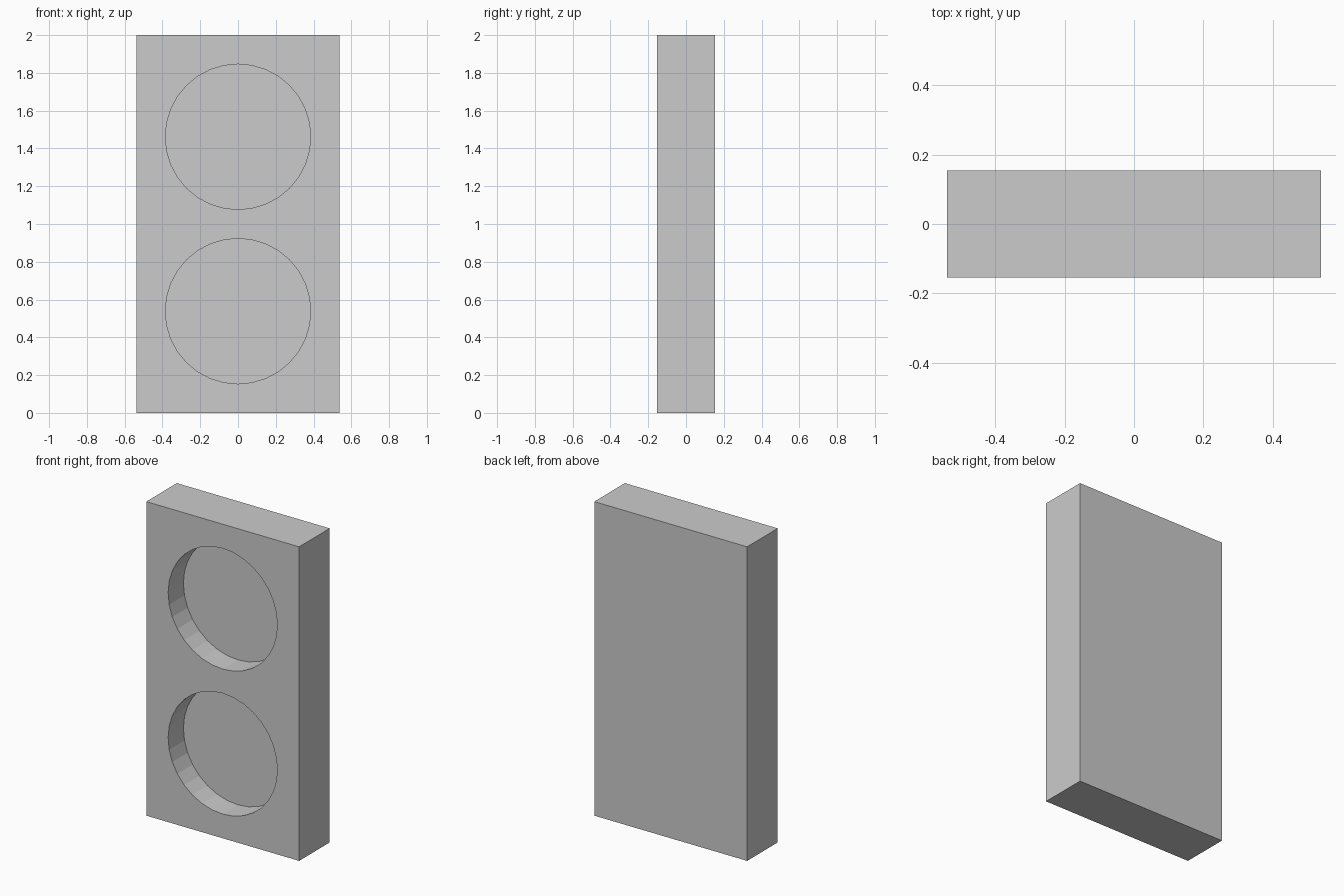
import bpy
from math import radians

if "Cube" in bpy.data.objects:
    bpy.data.objects.remove(bpy.data.objects["Cube"])

U = 2 / 13                                  # margin and pocket depth
WIDTH, DEPTH, HEIGHT = 7 * U, 2 * U, 13 * U
RADIUS = 2.5 * U

# Upright slab
bpy.ops.mesh.primitive_cube_add(size=1, location=(0, 0, HEIGHT / 2))
slab = bpy.context.object
slab.name = "slab"
slab.scale = (WIDTH, DEPTH, HEIGHT)
bpy.ops.object.transform_apply(location=False, rotation=False, scale=True)


# Round blind pocket cut halfway into the front face
def cut_pocket(name, z):
    bpy.ops.mesh.primitive_cylinder_add(
        vertices=32, radius=RADIUS, depth=2 * U,
        location=(0, -DEPTH / 2, z), rotation=(radians(90), 0, 0))
    cutter = bpy.context.object
    cutter.name = name
    cutter.hide_render = True
    cutter.display_type = 'WIRE'
    mod = slab.modifiers.new(name, 'BOOLEAN')
    mod.operation = 'DIFFERENCE'
    mod.solver = 'EXACT'
    mod.object = cutter


cut_pocket("lower_pocket_cutter", 3.5 * U)
cut_pocket("upper_pocket_cutter", 9.5 * U)
